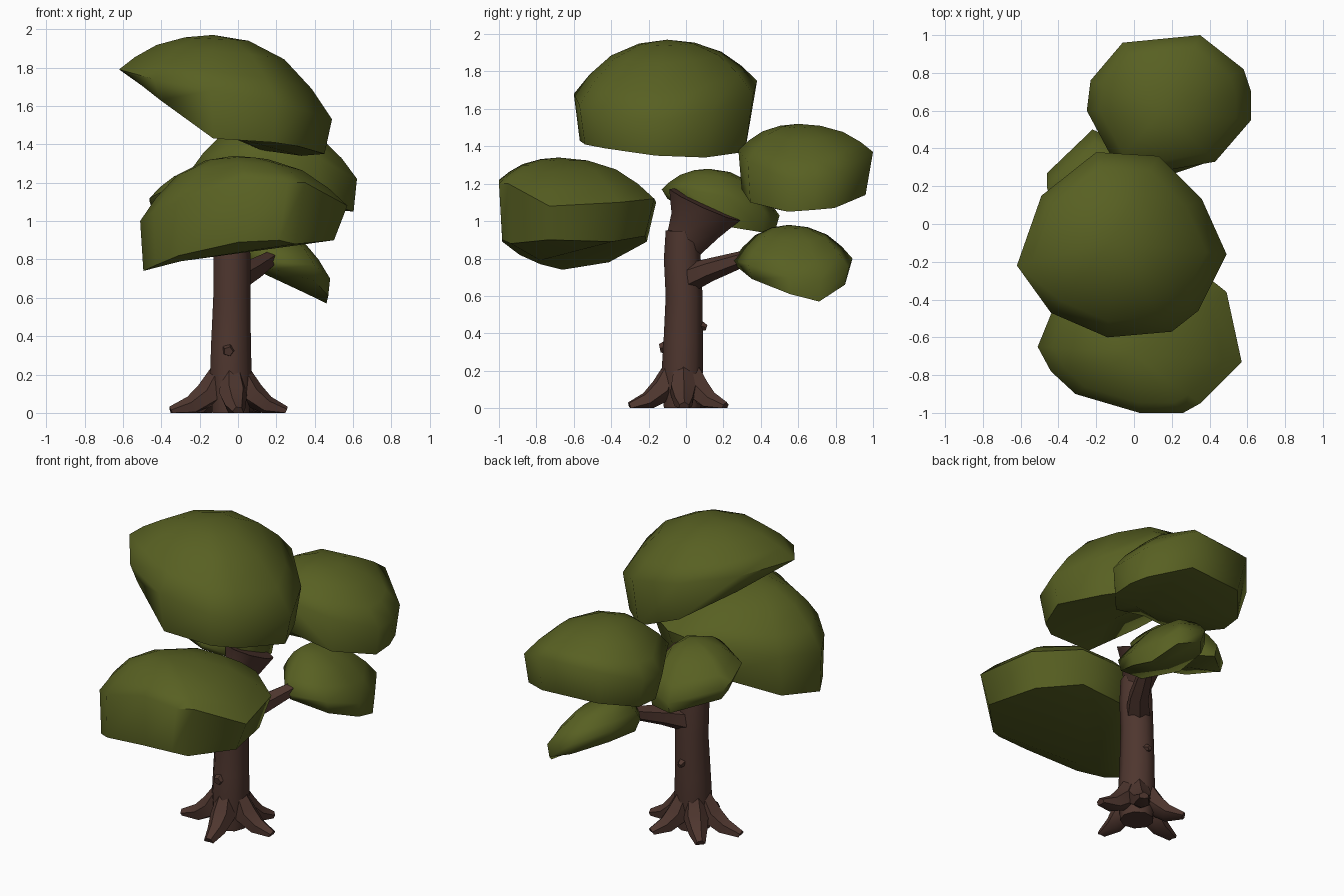
import bpy, bmesh
from math import sin, cos, pi, radians
from mathutils import Vector

if "Cube" in bpy.data.objects:
    bpy.data.objects.remove(bpy.data.objects["Cube"], do_unlink=True)


def make_material(name, rgb):
    mat = bpy.data.materials.new(name)
    mat.use_nodes = True
    color = (*rgb, 1)
    mat.diffuse_color = color
    bsdf = mat.node_tree.nodes["Principled BSDF"]
    bsdf.inputs["Base Color"].default_value = color
    bsdf.inputs["Roughness"].default_value = 0.9
    return mat


bark = make_material("brown bark", (0.077, 0.037, 0.028))
leaf = make_material("olive leaves", (0.097, 0.117, 0.016))


def finish(bm, name, mat, crease):
    bmesh.ops.recalc_face_normals(bm, faces=bm.faces)
    mesh = bpy.data.meshes.new(name)
    bm.to_mesh(mesh)
    bm.free()
    obj = bpy.data.objects.new(name, mesh)
    mesh.materials.append(mat)
    bpy.context.collection.objects.link(obj)
    bpy.ops.object.select_all(action='DESELECT')
    obj.select_set(True)
    bpy.context.view_layer.objects.active = obj
    bpy.ops.object.shade_smooth_by_angle(angle=radians(crease))


def bridge(bm, rings):
    """Skin neighbouring vertex rings with quads."""
    n = len(rings[0])
    for low, high in zip(rings, rings[1:]):
        for i in range(n):
            j = (i + 1) % n
            bm.faces.new((low[i], low[j], high[j], high[i]))


def limb(name, path, radii, sides=8, squash=1.0):
    """Tapered tube through path, kept above the ground."""
    bm = bmesh.new()
    points = [Vector(p) for p in path]
    rings = []
    for k, (p, r) in enumerate(zip(points, radii)):
        along = points[min(k + 1, len(points) - 1)] - points[max(k - 1, 0)]
        turn = Vector((0, 0, 1)).rotation_difference(along)
        ring = []
        for i in range(sides):
            a = 2 * pi * i / sides
            v = p + turn @ Vector((cos(a) * r * squash, sin(a) * r, 0))
            v.z = max(v.z, 0)
            ring.append(bm.verts.new(v))
        rings.append(ring)
    bridge(bm, rings)
    bm.faces.new(rings[0])
    bm.faces.new(rings[-1])
    finish(bm, name, bark, 55)


# Dome cross-section from rim to crown: share of width, share of height
DOME = [(1, 0), (0.83, 0.36), (0.6, 0.71), (0.3, 0.93)]


def clump(name, crown, under, outline):
    """Leaf dome: outline points give x, y, rim height and skirt height."""
    bm = bmesh.new()
    crown, under = Vector(crown), Vector(under)
    # Skirt below the rim, drawn in towards the underside
    skirt = []
    for x, y, rim, drop in outline:
        edge = under.lerp(Vector((x, y, 0)), 0.92)
        skirt.append(bm.verts.new((edge.x, edge.y, drop)))
    rings = [skirt]
    for out, rise in DOME:
        ring = []
        for x, y, rim, drop in outline:
            p = crown.lerp(Vector((x, y, rim)), out)
            p.z = rim + (crown.z - rim) * rise
            ring.append(bm.verts.new(p))
        rings.append(ring)
    bridge(bm, rings)
    for ring, tip in ((rings[0], under), (rings[-1], crown)):
        pole = bm.verts.new(tip)
        for i in range(len(ring)):
            bm.faces.new((ring[i], ring[(i + 1) % len(ring)], pole))
    finish(bm, name, leaf, 60)


# Trunk and its wide leaning top
limb("trunk",
     [(-0.04, -0.02, 0), (-0.04, -0.02, 0.2), (-0.04, -0.015, 0.35), (-0.035, -0.01, 0.6),
      (-0.035, -0.02, 0.8), (-0.03, -0.02, 0.95)],
     [0.1, 0.112, 0.107, 0.1, 0.1, 0.09], sides=9)
limb("trunk_top", [(-0.03, -0.02, 0.86), (-0.01, 0.05, 0.98), (0.01, 0.1, 1.09)],
     [0.1, 0.145, 0.21], sides=9, squash=0.6)

# Roots
tips = [(-0.35, -0.06), (-0.23, 0.18), (0.1, 0.21), (0.25, -0.01), (0.0, -0.3)]
for number, (x, y) in enumerate(tips, 1):
    base = Vector((-0.04, -0.02, 0))
    out = Vector((x, y, 0)) - base
    up = Vector((0, 0, 1))
    path = [base + out * f + up * z
            for f, z in ((0.15, 0.23), (0.35, 0.1), (0.65, 0.035), (1.0, 0.004))]
    limb(f"root_{number}", path, [0.05, 0.075, 0.055, 0.03], sides=6)

# Side branch
limb("side_branch", [(-0.03, 0.0, 0.69), (0.07, 0.13, 0.74), (0.18, 0.34, 0.81)],
     [0.08, 0.062, 0.04], sides=6)

# Bark knots
limb("front_knot", [(-0.05, -0.09, 0.33), (-0.05, -0.14, 0.32)], [0.04, 0.025], sides=5)
limb("back_knot", [(-0.03, 0.05, 0.45), (-0.03, 0.11, 0.43)], [0.04, 0.015], sides=5)

# Leaf clumps
clump("top_leaves", (-0.13, -0.1, 1.97), (0, -0.2, 1.43), [
    (-0.62, -0.22, 1.79, 1.76), (-0.44, -0.47, 1.74, 1.63), (-0.14, -0.6, 1.68, 1.43),
    (0.2, -0.57, 1.62, 1.41), (0.34, -0.46, 1.58, 1.39), (0.49, -0.16, 1.53, 1.35),
    (0.36, 0.13, 1.58, 1.34), (0.13, 0.36, 1.68, 1.37), (-0.2, 0.38, 1.75, 1.5),
    (-0.49, 0.15, 1.79, 1.67)])
clump("front_leaves", (-0.02, -0.68, 1.34), (-0.3, -0.78, 0.79), [
    (-0.51, -0.65, 1.0, 0.74), (-0.44, -0.78, 1.05, 0.77), (-0.31, -0.9, 1.1, 0.82),
    (0.03, -1, 1.22, 0.89), (0.26, -1, 1.2, 0.9), (0.35, -0.95, 1.2, 0.88),
    (0.57, -0.73, 1.08, 0.9), (0.49, -0.36, 1.1, 0.89), (0.25, -0.17, 1.12, 0.92),
    (-0.05, -0.16, 1.1, 0.89), (-0.4, -0.38, 1.04, 0.78)])
clump("back_leaves", (0.15, 0.6, 1.52), (0.4, 0.5, 1.06), [
    (0.62, 0.7, 1.22, 1.06), (0.62, 0.55, 1.22, 1.05), (0.43, 0.33, 1.32, 1.1),
    (0.15, 0.28, 1.38, 1.17), (-0.1, 0.32, 1.32, 1.12), (-0.25, 0.6, 1.26, 1.09),
    (-0.23, 0.76, 1.28, 1.09), (-0.06, 0.96, 1.36, 1.14), (0.35, 1, 1.37, 1.14),
    (0.58, 0.82, 1.26, 1.07)])
clump("low_back_leaves", (0.12, 0.55, 0.98), (0.36, 0.62, 0.62), [
    (0.16, 0.25, 0.79, 0.75), (0.4, 0.33, 0.77, 0.69), (0.48, 0.55, 0.7, 0.61),
    (0.47, 0.72, 0.68, 0.57), (0.38, 0.87, 0.75, 0.66), (0.2, 0.89, 0.8, 0.73),
    (0.04, 0.7, 0.86, 0.78), (0.01, 0.45, 0.85, 0.77)])
clump("side_leaves", (-0.14, 0.12, 1.28), (-0.2, 0.25, 0.98), [
    (-0.46, 0.19, 1.12, 1.06), (-0.46, 0.27, 1.1, 1.03), (-0.22, 0.5, 1.03, 0.96),
    (-0.03, 0.42, 1.05, 0.94), (0.04, 0.22, 1.13, 0.97), (0.03, 0.0, 1.17, 1.05),
    (-0.18, -0.13, 1.17, 1.12), (-0.4, 0.0, 1.15, 1.1)])
